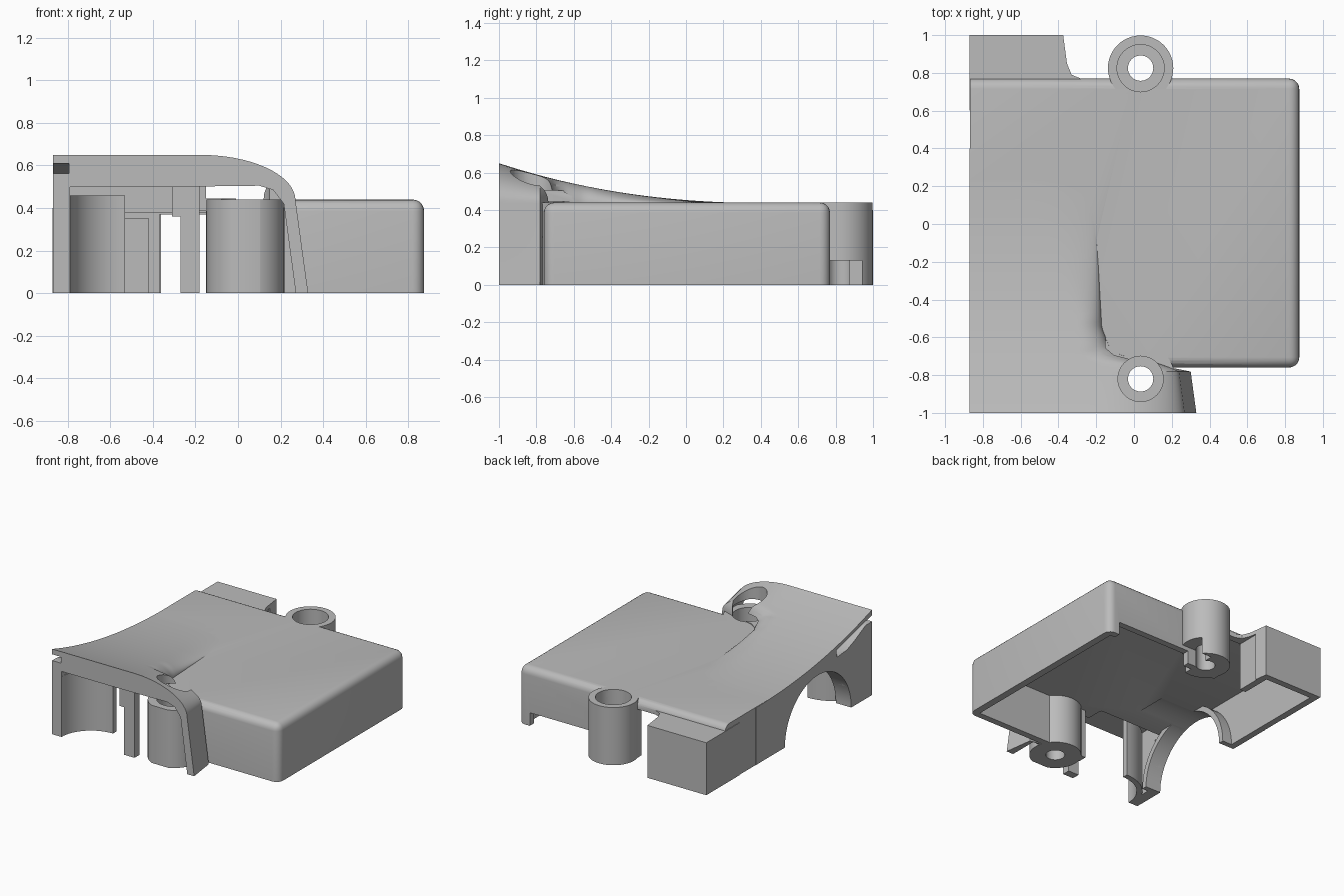
import bpy, bmesh, math
from mathutils import Matrix, Vector

cube = bpy.data.objects.get("Cube")
if cube:
    bpy.data.objects.remove(cube)

grey = bpy.data.materials.new("plain grey")
grey.use_nodes = True
COLOUR = (0.5, 0.5, 0.5, 1)
grey.diffuse_color = COLOUR
grey.node_tree.nodes["Principled BSDF"].inputs["Base Color"].default_value = COLOUR


def add(name, bm):
    bmesh.ops.recalc_face_normals(bm, faces=bm.faces)
    mesh = bpy.data.meshes.new(name)
    bm.to_mesh(mesh)
    bm.free()
    mesh.materials.append(grey)
    obj = bpy.data.objects.new(name, mesh)
    bpy.context.collection.objects.link(obj)
    return obj


def prism(name, axis, points, lo, hi):
    """Extrude a closed 2D outline along an axis."""
    place = {"x": lambda a, b, t: (t, a, b),
             "y": lambda a, b, t: (a, t, b),
             "z": lambda a, b, t: (a, b, t)}[axis]
    bm = bmesh.new()
    face = bm.faces.new([bm.verts.new(place(a, b, lo)) for a, b in points])
    top = bmesh.ops.extrude_face_region(bm, geom=[face])
    move = Vector(place(0, 0, hi - lo))
    bmesh.ops.translate(bm, vec=move, verts=[v for v in top["geom"] if isinstance(v, bmesh.types.BMVert)])
    return add(name, bm)


def box(name, x0, x1, y0, y1, z0, z1):
    return prism(name, "z", [(x0, y0), (x1, y0), (x1, y1), (x0, y1)], z0, z1)


def arc(a, b, ra, rb, start, end, n):
    angles = [math.radians(start + (end - start) * i / n) for i in range(n + 1)]
    return [(a + ra * math.cos(t), b + rb * math.sin(t)) for t in angles]


def disc(name, axis, a, b, r, lo, hi, n=48):
    return prism(name, axis, arc(a, b, r, r, 0, 360, n)[:-1], lo, hi)


def boolean(target, tools, operation):
    for tool in tools:
        mod = target.modifiers.new("cut", "BOOLEAN")
        mod.operation, mod.solver, mod.object = operation, "EXACT", tool
        graph = bpy.context.evaluated_depsgraph_get()
        mesh = bpy.data.meshes.new_from_object(target.evaluated_get(graph))
        target.modifiers.clear()
        target.data = mesh


def discard(objs):
    for o in objs:
        bpy.data.objects.remove(o)


def lerp_table(table, y):
    if y <= table[0][0]:
        return table[0][1]
    for (y0, a), (y1, b) in zip(table, table[1:]):
        if y <= y1:
            return a + (b - a) * (y - y0) / (y1 - y0)
    return table[-1][1]


# Main housing: rounded on the top and right, square on the left
def housing():
    bm = bmesh.new()
    size = Matrix.Diagonal((1.743, 1.53, 0.44, 1))
    bmesh.ops.create_cube(bm, size=1, matrix=Matrix.Translation((0.0035, 0.005, 0.22)) @ size)
    soft = []
    for e in bm.edges:
        mid = (e.verts[0].co + e.verts[1].co) / 2
        if (mid.z > 0.4 and mid.x > -0.8) or (mid.x > 0.8 and 0.1 < mid.z < 0.4):
            soft.append(e)
    bmesh.ops.bevel(bm, geom=soft, offset=0.055, segments=5, profile=0.5, affect="EDGES")
    return add("cover", bm)


# Swept ramp rising to the front, with a rounded right shoulder
EDGE = [(-1, 0.27), (-0.78, 0.24), (-0.74, 0.14), (-0.7, -0.06), (-0.65, -0.13), (-0.55, -0.17), (0, -0.2)]
SHOULDER = [(-1, 0.45), (-0.78, 0.4), (-0.65, 0.14), (-0.5, 0.12), (-0.2, 0.22), (0.2, 0.45)]


def ramp():
    rows, cols = 64, 28
    bm = bmesh.new()
    tops, lows = [], []
    for j in range(rows + 1):
        y = -1 + 1.4 * j / rows
        edge, width = lerp_table(EDGE, y), lerp_table(SHOULDER, y)
        rise = 0.214 * ((0.5 - y) / 1.5) ** 2.3
        top, low = [], []
        for i in range(cols + 1):
            x = -0.87 + (edge + 0.87) * math.sin(math.pi / 2 * i / cols)
            t = max(0, min(1, (x - edge + width) / width))
            top.append(bm.verts.new((x, y, 0.436 + rise * math.sqrt(1 - t * t))))
            flare = 0.06 if i == cols and y < -0.76 else 0
            low.append(bm.verts.new((x + flare, y, 0)))
        tops.append(top)
        lows.append(low)
    for grid in (tops, lows):
        for a, b in zip(grid, grid[1:]):
            for i in range(cols):
                bm.faces.new((a[i], a[i + 1], b[i + 1], b[i]))
    for k in (0, rows):
        for i in range(cols):
            bm.faces.new((tops[k][i], tops[k][i + 1], lows[k][i + 1], lows[k][i]))
    for k in (0, cols):
        for j in range(rows):
            bm.faces.new((tops[j][k], tops[j + 1][k], lows[j + 1][k], lows[j][k]))
    return add("ramp", bm)


cover = housing()
corner = prism("corner_block", "z", [(-0.872, 0.6), (-0.872, 1), (-0.375, 1), (-0.355, 0.85), (-0.33, 0.79),
                                     (-0.27, 0.765), (-0.27, 0.6)], 0, 0.4)
solids = [ramp(), corner]
boolean(cover, solids, "UNION")
discard(solids)

# Hollow inside and openings in the walls
cutters = [
    box("main_cavity", -0.82, 0.82, -0.71, 0.72, -0.1, 0.38),
    box("corner_cavity", -0.82, -0.42, 0.6, 0.95, -0.1, 0.35),
    box("ramp_cavity", -0.79, -0.24, -1.1, -0.64, -0.1, 0.5),
    box("front_gap", -0.3, -0.15, -1.1, -0.65, -0.1, 0.385),
    prism("shoulder_cavity", "y", [(-0.3, -0.1), (-0.3, 0.5), (0.1, 0.505), (0.165, 0.485), (0.215, 0.42),
                                   (0.285, -0.1)], -1.1, -0.78),
    box("back_gap", -0.37, -0.13, 0.6, 0.9, -0.1, 0.37),
    box("back_notch", 0.15, 0.78, 0.65, 0.85, -0.1, 0.1),
    box("post_window", -0.15, 0.12, -0.9, -0.6, 0.445, 0.505),
    prism("side_slit", "x", [(-1.1, 0.565), (-1.1, 0.62), (-1, 0.61), (-0.57, 0.505), (-0.58, 0.45), (-0.7, 0.46),
                             (-0.8, 0.5), (-0.92, 0.56)], -1, -0.795),
]
boolean(cover, cutters, "DIFFERENCE")
discard(cutters)

# Arch in the left wall with a narrow rim, and a curved screen in front of it
rim = disc("arch_rim", "x", -0.35, 0, 0.44, -0.86, -0.74, 72)
screen = prism("curved_screen", "z",
               arc(-0.53, -1, 0.26, 0.25, 180, 90, 16) + arc(-0.53, -1, 0.3, 0.29, 90, 180, 16), 0, 0.46)
below = box("below", -2, 2, -2, 2, -1, 0)
arch = disc("arch", "x", -0.35, 0, 0.4, -1, -0.45, 72)
boolean(rim, [below, arch], "DIFFERENCE")
boolean(cover, [arch], "DIFFERENCE")
discard([below, arch])

# Screw posts with a wide recess above a narrow hole
parts = [cover, rim, screen]
for name, y, cup, radius in (("front_post", -0.82, 0.12, 0.183), ("back_post", 0.825, 0.125, 0.173)):
    post = disc(name, "z", 0.035, y, radius, 0, 0.44)
    holes = [disc("recess", "z", 0.035, y, cup, 0.2, 1), disc("screw_hole", "z", 0.035, y, 0.067, -0.1, 0.5)]
    boolean(post, holes, "DIFFERENCE")
    boolean(cover, holes, "DIFFERENCE")
    discard(holes)
    if y > 0:
        notch = box("post_notch", 0.08, 0.3, 0.6, 0.94, -0.1, 0.13)
        boolean(post, [notch], "DIFFERENCE")
        discard([notch])
    else:
        trim = box("post_trim", -0.3, 0.3, -1.2, -0.99, -0.1, 0.5)
        boolean(post, [trim], "DIFFERENCE")
        discard([trim])
    parts.append(post)

# Front leg and its bracket under the ramp
parts.append(box("front_leg", -0.27, -0.18, -0.99, -0.93, 0, 0.52))
parts.append(box("leg_bracket", -0.31, -0.2, -0.985, -0.935, 0.36, 0.52))

for obj in parts:
    bpy.ops.object.select_all(action="DESELECT")
    obj.select_set(True)
    bpy.context.view_layer.objects.active = obj
    bpy.ops.object.shade_smooth_by_angle(angle=math.radians(32))
